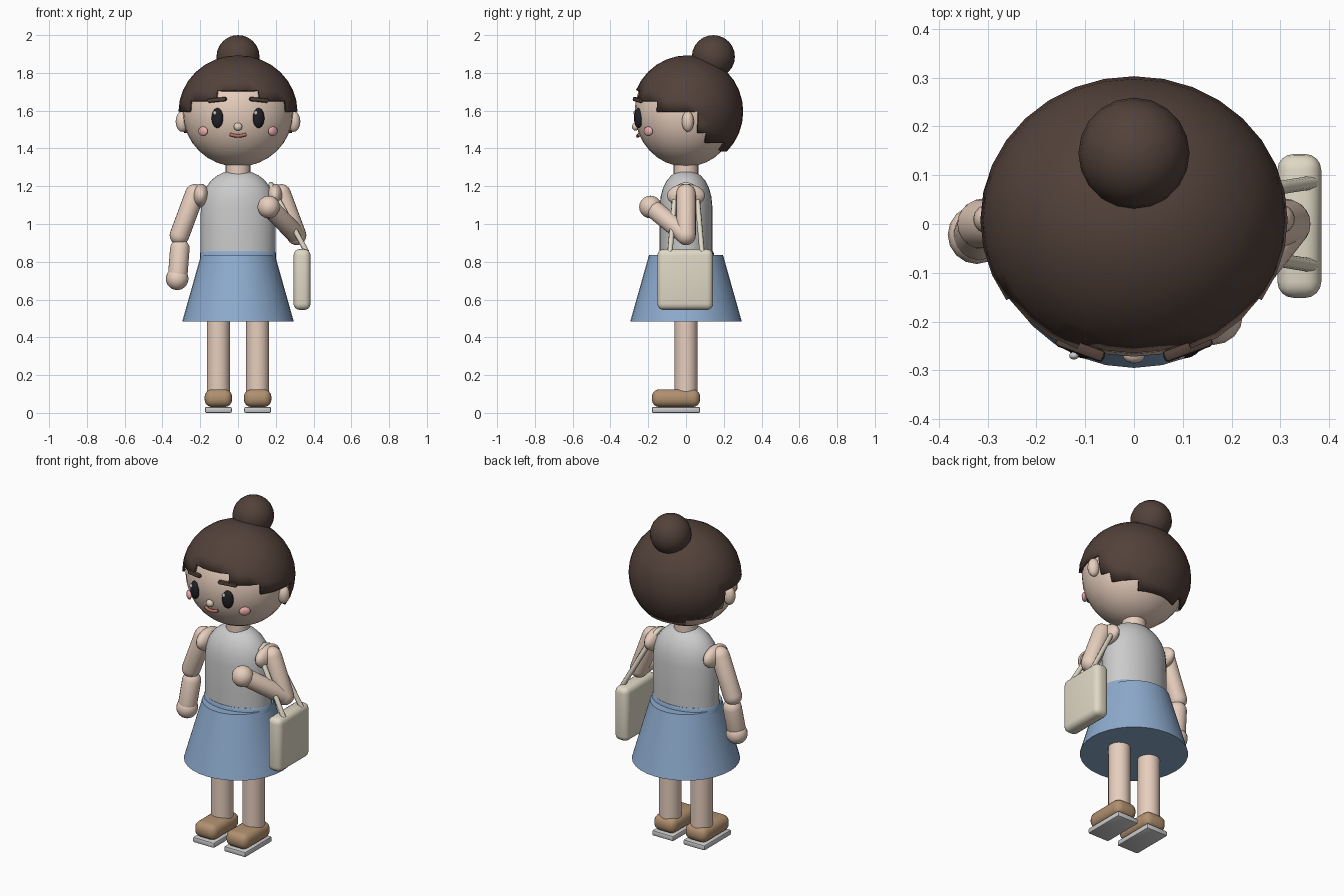
import bpy, bmesh, math
from mathutils import Vector

if "Cube" in bpy.data.objects:
    bpy.data.objects.remove(bpy.data.objects["Cube"])

COL = {
    "skin": (0.80, 0.62, 0.51), "hair": (0.085, 0.053, 0.042), "shirt": (0.86, 0.86, 0.84),
    "blue": (0.27, 0.41, 0.62), "cream": (0.74, 0.69, 0.56), "tan": (0.44, 0.28, 0.16),
    "white": (0.9, 0.9, 0.9), "black": (0.015, 0.015, 0.02), "pink": (0.85, 0.42, 0.42),
    "lip": (0.50, 0.17, 0.14),
}
MATS = {}
for key, c in COL.items():
    MATS[key] = bpy.data.materials.new(key)
    MATS[key].diffuse_color = (*c, 1)


def finish(ob, name, col, angle=40):
    ob.name = name
    ob.data.materials.append(MATS[col])
    bpy.ops.object.select_all(action='DESELECT')
    ob.select_set(True)
    bpy.context.view_layer.objects.active = ob
    bpy.ops.object.shade_smooth_by_angle(angle=math.radians(angle))
    return ob


def ball(name, loc, size, col, seg=24, rings=12, rot=(0, 0, 0)):
    bpy.ops.mesh.primitive_uv_sphere_add(segments=seg, ring_count=rings, location=loc, rotation=rot)
    ob = bpy.context.object
    ob.scale = size
    return finish(ob, name, col)


def box(name, loc, size, bevel, col, rot=(0, 0, 0), seg=4):
    bpy.ops.mesh.primitive_cube_add(size=1, location=loc, rotation=rot)
    ob = bpy.context.object
    for v in ob.data.vertices:
        v.co = v.co * Vector(size)
    bm = bmesh.new()
    bm.from_mesh(ob.data)
    bmesh.ops.bevel(bm, geom=bm.edges[:], offset=bevel, segments=seg, profile=0.5, affect='EDGES')
    bm.to_mesh(ob.data)
    bm.free()
    return finish(ob, name, col)


def lathe(name, profile, col, sx=1, sy=1, seg=32, loc=(0, 0, 0)):
    """Revolve (radius, z) points around z and cap both ends."""
    bm = bmesh.new()
    loops = [[bm.verts.new((r * sx * math.cos(2 * math.pi * i / seg),
                            r * sy * math.sin(2 * math.pi * i / seg), z))
              for i in range(seg)] for r, z in profile]
    for a, b in zip(loops, loops[1:]):
        for i in range(seg):
            j = (i + 1) % seg
            bm.faces.new((a[i], a[j], b[j], b[i]))
    bm.faces.new(loops[0][::-1])
    bm.faces.new(loops[-1])
    me = bpy.data.meshes.new(name)
    bm.to_mesh(me)
    bm.free()
    ob = bpy.data.objects.new(name, me)
    ob.location = loc
    bpy.context.collection.objects.link(ob)
    return finish(ob, name, col)


def capsule(name, p, q, r, col):
    p, q = Vector(p), Vector(q)
    d = q - p
    arc = [math.radians(a) for a in (85, 60, 40, 20, 0)]
    prof = [(r * math.cos(a), -r * math.sin(a)) for a in arc]
    prof += [(r * math.cos(a), d.length + r * math.sin(a)) for a in reversed(arc)]
    ob = lathe(name, prof, col, seg=20, loc=p)
    ob.rotation_mode = 'QUATERNION'
    ob.rotation_quaternion = d.to_track_quat('Z', 'Y')
    return ob


def tube(name, pts, r, col):
    cu = bpy.data.curves.new(name, 'CURVE')
    cu.dimensions = '3D'
    cu.bevel_depth = r
    cu.bevel_resolution = 2
    cu.use_fill_caps = True
    sp = cu.splines.new('POLY')
    sp.points.add(len(pts) - 1)
    for pt, co in zip(sp.points, pts):
        pt.co = (*co, 1)
    ob = bpy.data.objects.new(name, cu)
    bpy.context.collection.objects.link(ob)
    cu.materials.append(MATS[col])
    return ob


# Head and neck
ball("head", (0, 0, 1.593), (0.293, 0.272, 0.29), "skin", 32, 16)
lathe("neck", [(0.065, 1.24), (0.065, 1.33)], "skin", seg=24)

# Hair cap: sphere trimmed in steps (angle from front, lowest latitude)
STEPS = [(22.5, 22.5), (56.25, 11.25), (101.25, 0), (112.5, -22.5), (146.25, -33.75), (181, -45)]
hair = ball("hair_cap", (0, 0.008, 1.595), (0.315, 0.295, 0.298), "hair", 32, 16)
bm = bmesh.new()
bm.from_mesh(hair.data)
doomed = []
for f in bm.faces:
    c = f.calc_center_median()
    ang = math.degrees(math.atan2(abs(c.x), -c.y))
    lat = math.degrees(math.asin(c.z / c.length))
    if lat < next(low for lim, low in STEPS if ang < lim):
        doomed.append(f)
bmesh.ops.delete(bm, geom=doomed, context='FACES')
bm.to_mesh(hair.data)
bm.free()
sol = hair.modifiers.new("thickness", 'SOLIDIFY')
sol.thickness = 0.05
sol.offset = -1
ball("hair_bun", (0, 0.145, 1.886), (0.114, 0.114, 0.114), "hair", 20, 12)

# Face
ball("nose", (0, -0.268, 1.515), (0.023, 0.018, 0.021), "skin", 16, 8)
tube("mouth", [(-0.042, -0.248, 1.474), (-0.02, -0.254, 1.468), (0, -0.255, 1.466),
               (0.02, -0.254, 1.468), (0.042, -0.248, 1.474)], 0.009, "lip")
for s, side in ((-1, "left"), (1, "right")):
    ball("ear_" + side, (s * 0.295, 0.01, 1.543), (0.035, 0.032, 0.055), "skin", 16, 10)
    ball("eye_" + side, (s * 0.109, -0.252, 1.561), (0.032, 0.022, 0.053), "black", 20, 12,
         (0, 0, s * 0.4))
    ball("eye_glint_" + side, (s * 0.109 - 0.014, -0.27, 1.588), (0.01, 0.008, 0.012), "white", 12, 8)
    ball("cheek_" + side, (s * 0.185, -0.2, 1.491), (0.032, 0.014, 0.025), "pink", 16, 8,
         (0, 0, s * 0.75))
    box("eyebrow_" + side, (s * 0.11, -0.255, 1.657), (0.105, 0.025, 0.022), 0.008, "hair",
        (0, s * 0.1, s * 0.35), 2)

# Torso, waistband and skirt
lathe("shirt", [(0.197, 0.83), (0.198, 0.95), (0.197, 1.09), (0.189, 1.145), (0.172, 1.19),
                (0.145, 1.228), (0.11, 1.257), (0.07, 1.275), (0.02, 1.28)], "shirt", 1, 0.71)
lathe("waistband", [(0.202, 0.8), (0.202, 0.845), (0.195, 0.857)], "blue", 1, 0.73)
lathe("skirt", [(0.295, 0.485), (0.196, 0.835)], "blue")

# Legs and shoes
for s, side in ((-1, "left"), (1, "right")):
    x = s * 0.104
    lathe("leg_" + side, [(0.061, 0.08), (0.061, 0.52)], "skin", seg=24, loc=(x, 0, 0))
    box("shoe_" + side, (x, -0.053, 0.078), (0.146, 0.256, 0.094), 0.04, "tan")
    box("sole_" + side, (x, -0.053, 0.016), (0.142, 0.256, 0.032), 0.008, "white", seg=2)

# Arms: straight on the left, bent on the right
for s, side in ((-1, "left"), (1, "right")):
    ball("shoulder_" + side, (s * 0.196, 0, 1.15), (0.044, 0.1, 0.063), "skin", 20, 12)
    capsule("upper_arm_" + side, (s * 0.228, 0, 1.16), (s * 0.31, 0, 0.94), 0.052, "skin")
capsule("forearm_left", (-0.308, 0, 0.87), (-0.318, -0.022, 0.74), 0.052, "skin")
ball("hand_left", (-0.322, -0.022, 0.71), (0.06, 0.06, 0.06), "skin", 16, 10)
capsule("forearm_right", (0.312, 0, 0.94), (0.185, -0.16, 1.07), 0.05, "skin")
ball("hand_right", (0.163, -0.188, 1.09), (0.06, 0.06, 0.06), "skin", 16, 10)

# Shoulder bag
box("bag", (0.339, -0.004, 0.706), (0.09, 0.295, 0.322), 0.033, "cream")
half = [(0.365, -0.085, 0.85), (0.195, -0.058, 1.16), (0.178, -0.035, 1.198)]
tube("bag_strap", half + [(0.175, 0, 1.21)] + [(x, -y, z) for x, y, z in reversed(half)], 0.014, "cream")

for m in bpy.data.materials:
    if m.users and not m.is_grease_pencil:
        m.use_nodes = True
        m.node_tree.nodes["Principled BSDF"].inputs["Base Color"].default_value = m.diffuse_color
